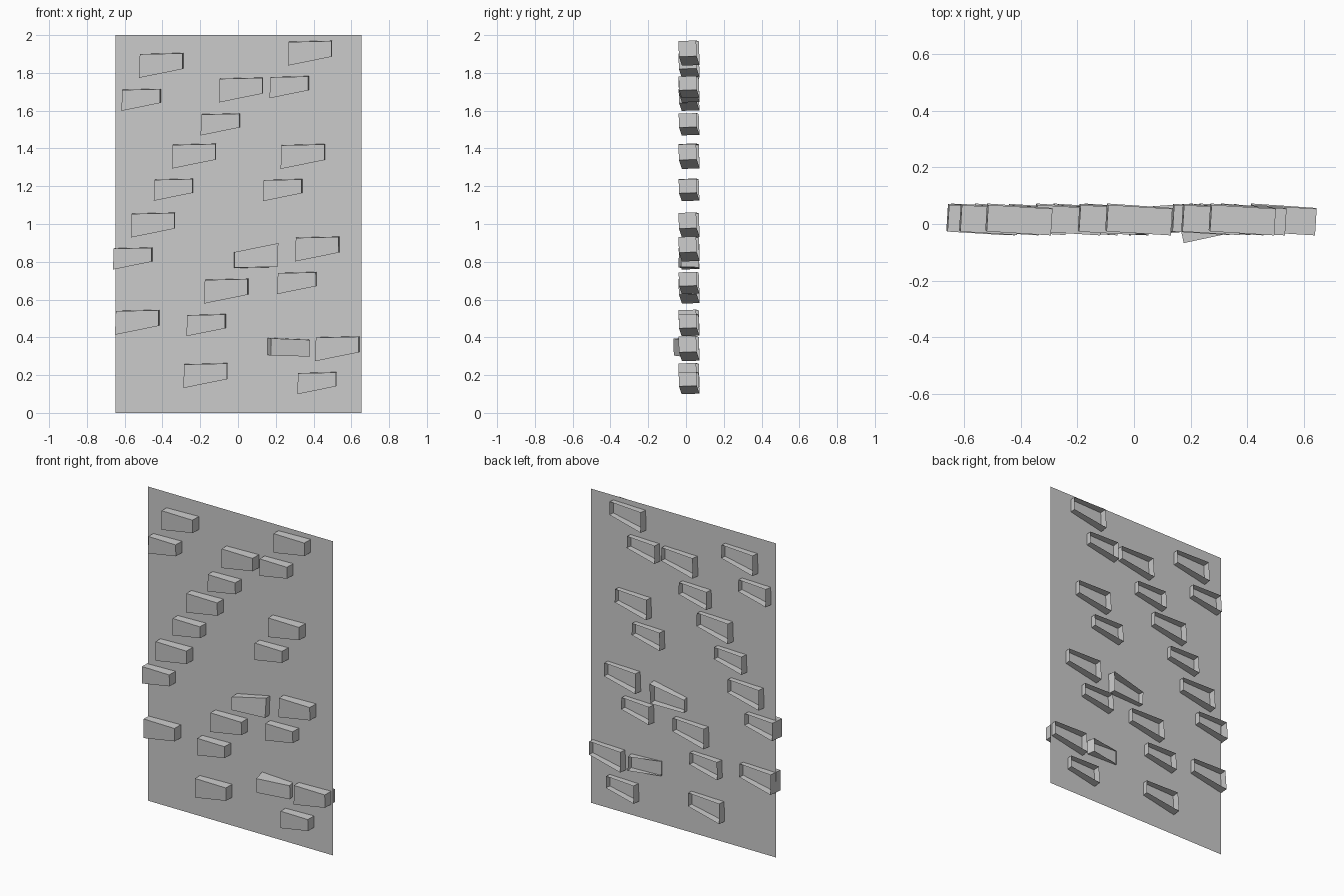
import bpy, bmesh
from math import radians
from mathutils import Matrix, Vector

if "Cube" in bpy.data.objects:
    bpy.data.objects.remove(bpy.data.objects["Cube"])


def mesh_object(name, bm):
    bmesh.ops.recalc_face_normals(bm, faces=bm.faces[:])
    me = bpy.data.meshes.new(name)
    bm.to_mesh(me)
    bm.free()
    ob = bpy.data.objects.new(name, me)
    bpy.context.collection.objects.link(ob)
    return ob


# thin flat wall panel
bm = bmesh.new()
bm.faces.new([bm.verts.new((x, 0.02, z)) for x, z in
              ((-0.648, 0), (0.655, 0), (0.655, 2), (-0.648, 2))])
mesh_object("wall_panel", bm)

# tapered profile of a hold: bottom left, bottom right, top right, top left
WEDGE = [(-0.117, -0.065), (0.115, -0.018), (0.115, 0.065), (-0.112, 0.060)]
BLOCK = [(-0.105, -0.045), (0.105, -0.050), (0.105, 0.038), (-0.105, 0.046)]


def hold(name, x, z, profile=WEDGE, size=1.0, turn=-3.5, flip=0, y=0.016):
    """Box pushed through the panel, closed in front and open at the back."""
    mat = (Matrix.Translation((x, y, z)) @ Matrix.Rotation(radians(flip), 4, 'Y')
           @ Matrix.Rotation(radians(turn), 4, 'Z') @ Matrix.Rotation(radians(2), 4, 'X'))
    bm = bmesh.new()
    front = [bm.verts.new(mat @ Vector((px * size, -0.047, pz * size))) for px, pz in profile]
    back = [bm.verts.new(mat @ Vector((px * size, 0.047, pz * size))) for px, pz in profile]
    bm.faces.new(front)
    for i in range(4):
        j = (i + 1) % 4
        bm.faces.new((front[i], front[j], back[j], back[i]))
    mesh_object(name, bm)


# large holds, by centre x and z
for i, (x, z) in enumerate([(0.383, 1.905), (-0.405, 1.84), (0.018, 1.71), (-0.231, 1.36),
                            (0.345, 1.358), (-0.448, 0.995), (0.421, 0.868), (-0.061, 0.645),
                            (-0.532, 0.48), (0.527, 0.34), (-0.17, 0.198)]):
    hold(f"large_hold_{i + 1}", x, z)

# small holds
for i, (x, z) in enumerate([(0.273, 1.725), (-0.511, 1.658), (-0.092, 1.528), (-0.34, 1.182),
                            (0.238, 1.18), (-0.556, 0.818), (0.313, 0.688), (-0.167, 0.465),
                            (0.42, 0.158)]):
    hold(f"small_hold_{i + 1}", x, z, size=0.885)

# one hold upside down and one turned out of line
hold("upside_down_hold", 0.094, 0.832, flip=180)
hold("turned_hold", 0.268, 0.35, profile=BLOCK, turn=12, y=0.002)
